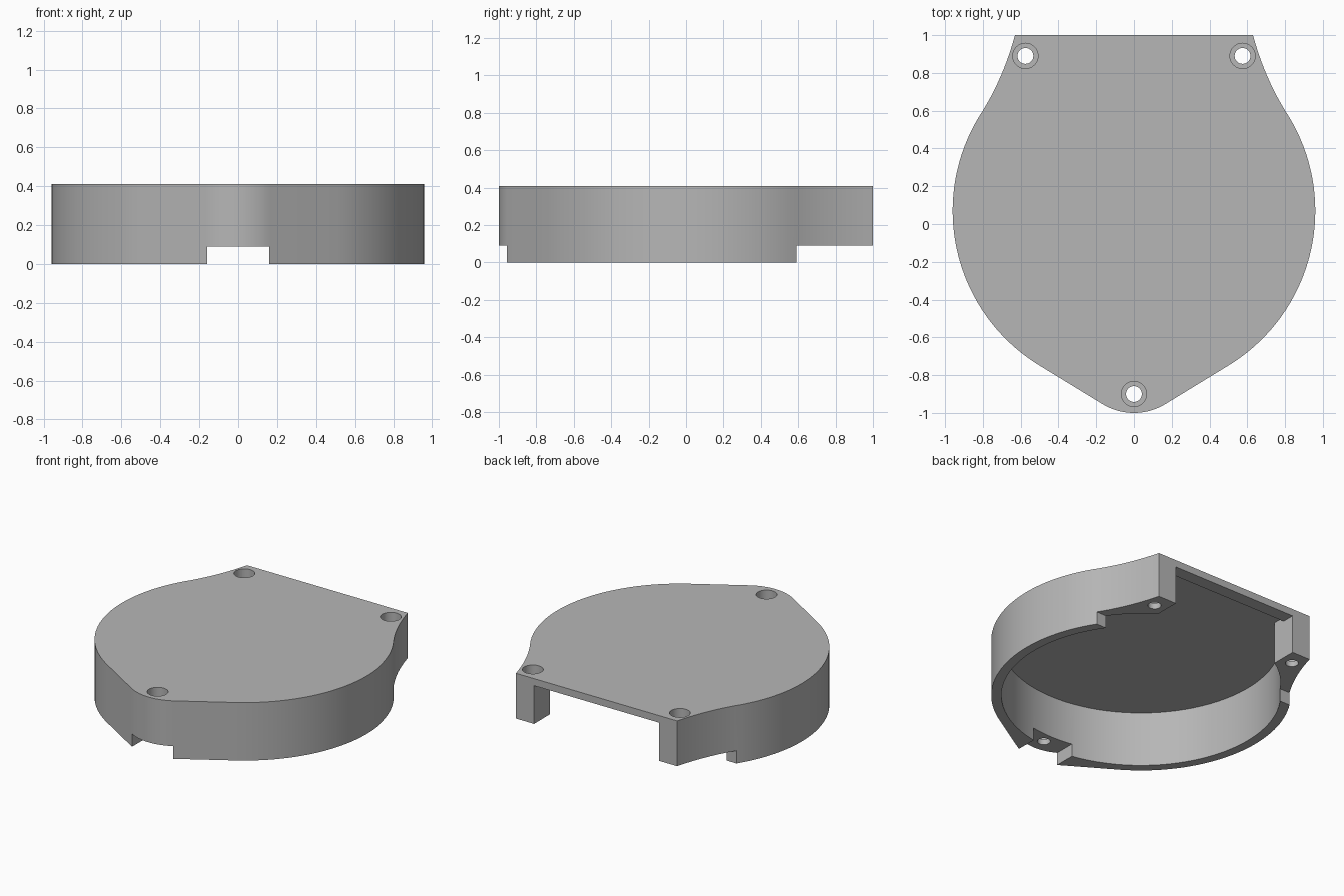
import bpy, bmesh, math
from mathutils import Vector

cube = bpy.data.objects.get("Cube")
if cube:
    bpy.data.objects.remove(cube, do_unlink=True)

TOP, PAD, MID = 0.41, 0.09, 0.07      # cover height, notch height, circle centre y
R_OUT, R_IN, R_TIP = 0.96, 0.895, 0.32

grey = bpy.data.materials.new("light_grey")
grey.use_nodes = True
colour = (0.47, 0.47, 0.47, 1)
grey.diffuse_color = colour
grey.node_tree.nodes["Principled BSDF"].inputs["Base Color"].default_value = colour


def prism(name, points, z0, z1):
    """Extrude a closed outline from z0 to z1."""
    bm = bmesh.new()
    face = bm.faces.new([bm.verts.new((x, y, z0)) for x, y in points])
    new = bmesh.ops.extrude_face_region(bm, geom=[face])["geom"]
    bmesh.ops.translate(bm, vec=(0, 0, z1 - z0),
                        verts=[v for v in new if isinstance(v, bmesh.types.BMVert)])
    bmesh.ops.recalc_face_normals(bm, faces=bm.faces)
    mesh = bpy.data.meshes.new(name)
    bm.to_mesh(mesh)
    bm.free()
    mesh.materials.append(grey)
    obj = bpy.data.objects.new(name, mesh)
    bpy.context.collection.objects.link(obj)
    return obj


def arc(cy, r, a0, a1, n, cx=0):
    """Points on an arc, angles in radians, both ends included."""
    return [(cx + r * math.cos(a0 + (a1 - a0) * i / n),
             cy + r * math.sin(a0 + (a1 - a0) * i / n)) for i in range(n + 1)]


def circle(cx, cy, r, n):
    return arc(cy, r, 0, math.tau * (n - 1) / n, n - 1, cx)


def rect(x0, x1, y0, y1):
    return [(x0, y0), (x1, y0), (x1, y1), (x0, y1)]


def cut(body, points, z0, z1):
    cutter = prism("cutter", points, z0, z1)
    cutter.hide_render = True
    mod = body.modifiers.new("cut", "BOOLEAN")
    mod.operation, mod.solver, mod.object = "DIFFERENCE", "EXACT", cutter
    bpy.context.view_layer.objects.active = body
    bpy.ops.object.modifier_apply(modifier=mod.name)
    bpy.data.objects.remove(cutter, do_unlink=True)


# Outline of the left half: rounded tip, tangent line, big arc, concave flank
tip_y = R_TIP - 1
lean = math.acos((R_OUT - R_TIP) / (MID - tip_y))
low = lean - math.pi / 2
half = arc(tip_y, R_TIP, -math.pi / 2, low, 8)
half += arc(MID, R_OUT, low, math.radians(33.5), 36)
start, bend, end = Vector(half[-1]), Vector((0.69, 0.78)), Vector((0.63, 1.0))
for i in range(1, 11):
    t = i / 10
    p = start * (1 - t) ** 2 + bend * 2 * t * (1 - t) + end * t * t
    half.append((p.x, p.y))
outline = half + [(-x, y) for x, y in reversed(half[1:])]
cover = prism("cover_housing", outline, 0, TOP)

# Hollow interior, flattened at the back behind the lip
side = math.asin((0.82 - MID) / R_IN)
cavity = arc(MID, R_IN, math.pi - side, math.tau + side, 80)
edge = cavity[-1][0]
cavity += [(edge, 0.91), (-edge, 0.91)]
cut(cover, cavity, -0.1, 0.388)

# Opening in the back wall under the lip
cut(cover, rect(-edge, edge, 0.8, 1.1), -0.1, 0.36)

# Notches that raise the screw pads
cut(cover, rect(-1.2, 1.2, 0.59, 1.2), -0.1, PAD)
cut(cover, rect(-0.16, 0.16, -1.2, -0.6), -0.1, PAD)

# Counterbored screw holes
for x, y in ((0, -0.9), (0.575, 0.89), (-0.575, 0.89)):
    cut(cover, circle(x, y, 0.042, 32), -0.1, 0.5)
    cut(cover, circle(x, y, 0.067, 32), 0.13, 0.5)

# Smooth curved walls, sharp rims
bpy.ops.object.select_all(action="DESELECT")
cover.select_set(True)
bpy.context.view_layer.objects.active = cover
bpy.ops.object.shade_smooth_by_angle(angle=math.radians(30))
